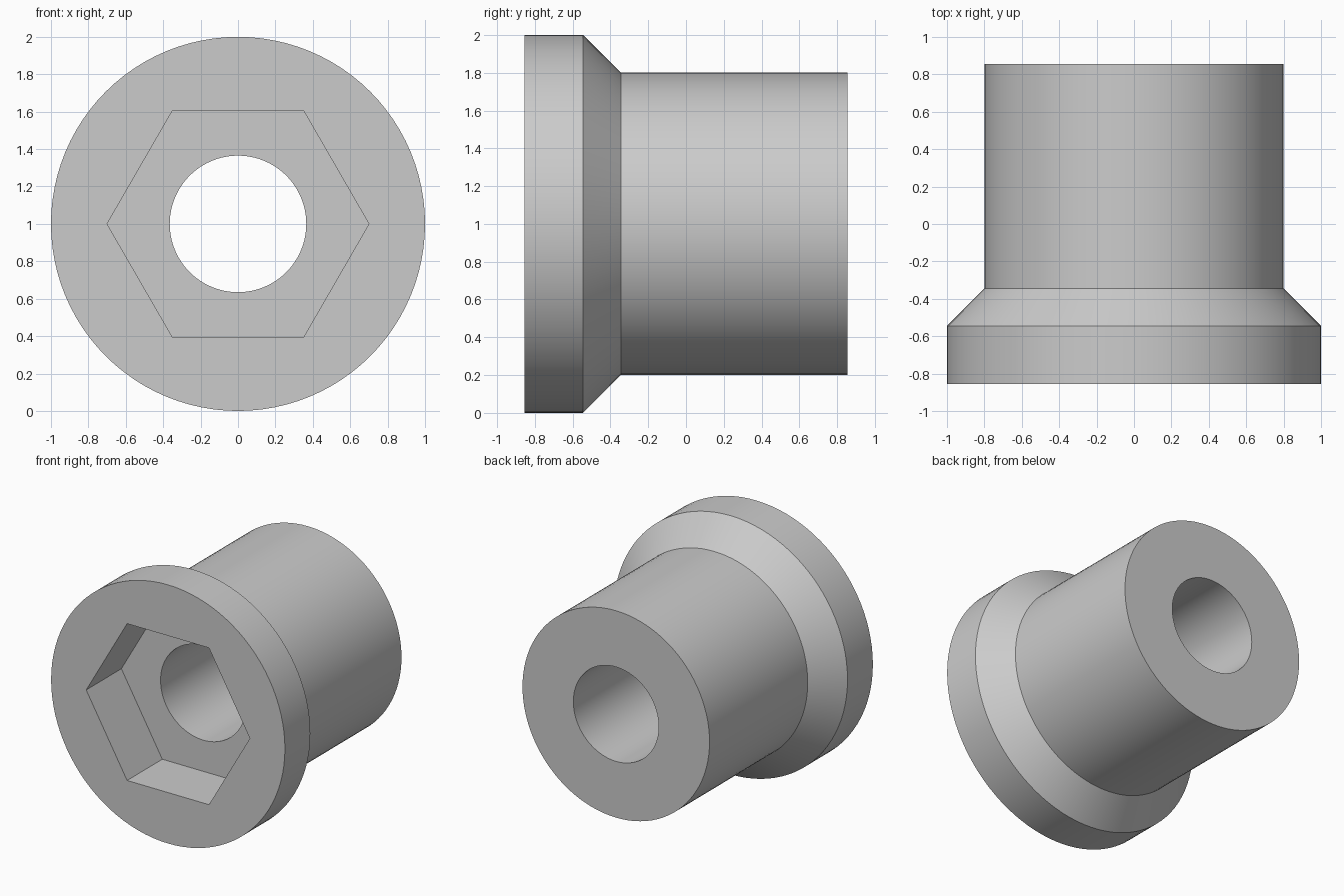
import bpy
import bmesh
from math import cos, sin, pi, radians

cube = bpy.data.objects.get("Cube")
if cube:
    bpy.data.objects.remove(cube, do_unlink=True)

SEGMENTS = 96
HEX_CORNER = 0.70
HOLE = 0.365
FRONT, FLOOR, BACK = -0.855, -0.425, 0.855


def round_ring(radius):
    return lambda a: radius


def hex_ring(corner):
    # distance to the hexagon's edge in direction a, with corners on the x axis
    return lambda a: corner * cos(pi / 6) / cos(a % (pi / 3) - pi / 6)


# Closed cross-section: outside from front to back, then through the bore
section = [
    (round_ring(1.0), FRONT),
    (round_ring(1.0), -0.545),
    (round_ring(0.8), -0.345),
    (round_ring(0.8), BACK),
    (round_ring(HOLE), BACK),
    (round_ring(HOLE), FLOOR),
    (hex_ring(HEX_CORNER), FLOOR),
    (hex_ring(HEX_CORNER), FRONT),
]

bm = bmesh.new()
rings = []
for radius, y in section:
    ring = []
    for i in range(SEGMENTS):
        a = 2 * pi * i / SEGMENTS
        r = radius(a)
        ring.append(bm.verts.new((r * cos(a), y, 1 + r * sin(a))))
    rings.append(ring)

for k, ring in enumerate(rings):
    following = rings[(k + 1) % len(rings)]
    for i in range(SEGMENTS):
        j = (i + 1) % SEGMENTS
        bm.faces.new((ring[i], ring[j], following[j], following[i]))
bmesh.ops.recalc_face_normals(bm, faces=bm.faces[:])

mesh = bpy.data.meshes.new("flanged_hex_socket_bushing")
bm.to_mesh(mesh)
bm.free()
bushing = bpy.data.objects.new("flanged_hex_socket_bushing", mesh)
bpy.context.collection.objects.link(bushing)

# Plain grey metal
grey = bpy.data.materials.new("light_grey")
grey.use_nodes = True
colour = (0.6, 0.6, 0.6, 1)
grey.diffuse_color = colour
grey.node_tree.nodes["Principled BSDF"].inputs["Base Color"].default_value = colour
mesh.materials.append(grey)

# Smooth walls with crisp rims
bpy.ops.object.select_all(action="DESELECT")
bushing.select_set(True)
bpy.context.view_layer.objects.active = bushing
bpy.ops.object.shade_smooth_by_angle(angle=radians(30))
